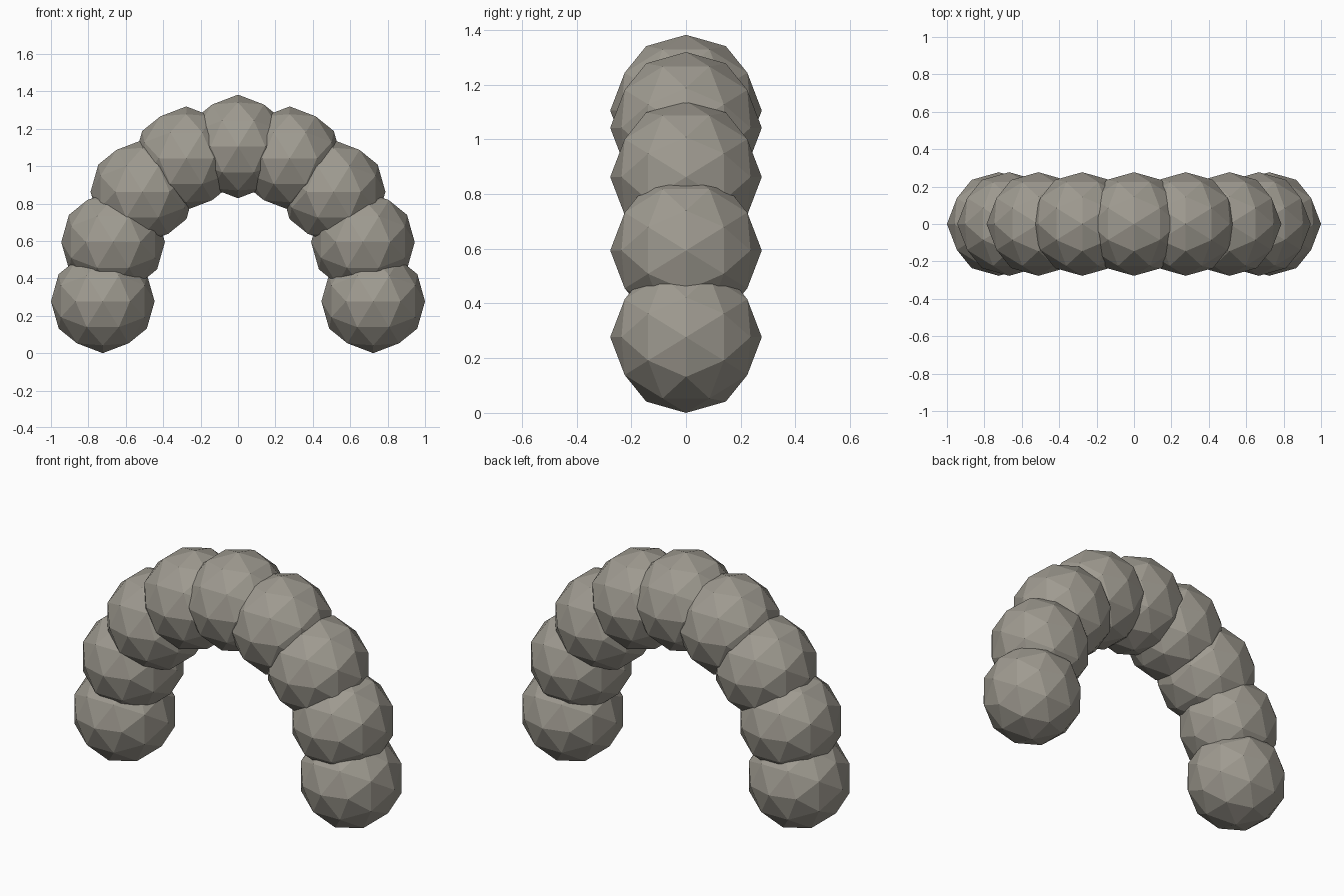
import bpy, bmesh
from math import cos, sin, pi

cube = bpy.data.objects.get("Cube")
if cube:
    bpy.data.objects.remove(cube, do_unlink=True)

RADIUS = 0.277       # boulder radius
HALF_SPAN = 0.723    # arch half width, centre to centre
RISE = 0.828         # arch height, centre to centre
COUNT = 9

# Stone material
stone = bpy.data.materials.new("warm_grey_stone")
stone.use_nodes = True
colour = (0.345, 0.325, 0.28, 1)
stone.diffuse_color = colour
bsdf = stone.node_tree.nodes["Principled BSDF"]
bsdf.inputs["Base Color"].default_value = colour
bsdf.inputs["Roughness"].default_value = 0.9


def boulder_mesh():
    """Faceted ball: an icosahedron split once, with a corner on every axis."""
    golden = (1 + 5 ** 0.5) / 2
    bm = bmesh.new()
    for a in (-1, 1):
        for b in (-golden, golden):
            for corner in ((0, a, b), (a, b, 0), (b, 0, a)):
                bm.verts.new(corner)
    bmesh.ops.convex_hull(bm, input=bm.verts[:])
    bmesh.ops.subdivide_edges(bm, edges=bm.edges[:], cuts=1, use_grid_fill=True)
    for v in bm.verts:
        v.co = v.co.normalized() * RADIUS
    bmesh.ops.recalc_face_normals(bm, faces=bm.faces[:])
    mesh = bpy.data.meshes.new("boulder")
    bm.to_mesh(mesh)
    bm.free()
    mesh.materials.append(stone)
    return mesh


# Boulders spaced evenly around the half-ellipse arch, from left foot to right foot
mesh = boulder_mesh()
for i in range(COUNT):
    angle = pi * i / (COUNT - 1)
    boulder = bpy.data.objects.new(f"arch_boulder_{i + 1}", mesh)
    boulder.location = (HALF_SPAN * cos(angle), 0, RADIUS + RISE * sin(angle))
    bpy.context.collection.objects.link(boulder)
